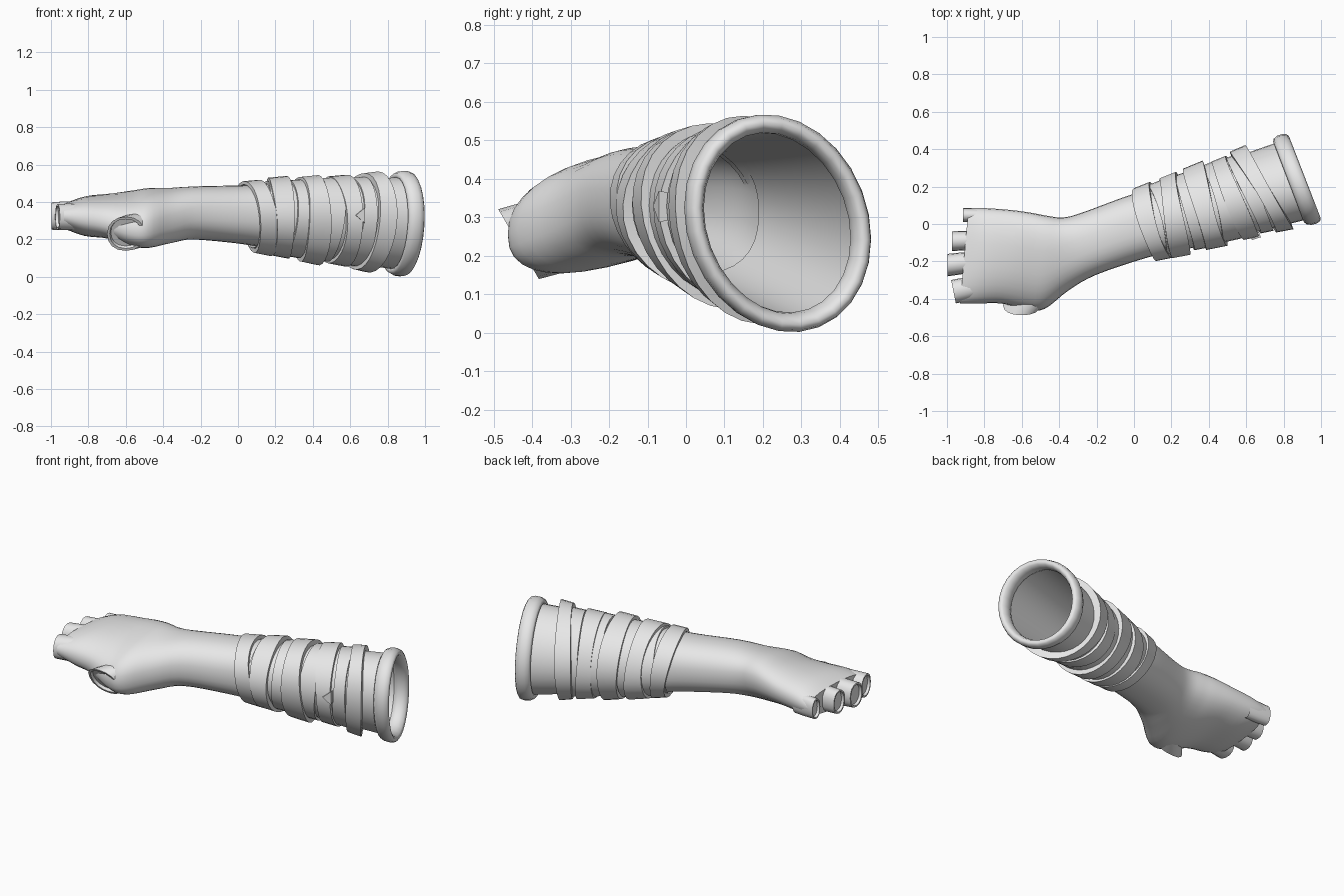
import bpy, bmesh, math
from mathutils import Vector

cube = bpy.data.objects.get("Cube")
if cube:
    bpy.data.objects.remove(cube)

grey = bpy.data.materials.new("plain_grey")
grey.use_nodes = True
grey.diffuse_color = (0.8, 0.8, 0.8, 1)
grey.node_tree.nodes["Principled BSDF"].inputs["Base Color"].default_value = (0.8, 0.8, 0.8, 1)


def loft(name, rings, cap_start=False, cap_end=False, closed=False, sharp=45):
    """Skin a list of equal-sized point rings."""
    bm = bmesh.new()
    loops = [[bm.verts.new(p) for p in ring] for ring in rings]
    pairs = list(zip(loops, loops[1:]))
    if closed:
        pairs.append((loops[-1], loops[0]))
    for a, b in pairs:
        for i in range(len(a)):
            j = (i + 1) % len(a)
            bm.faces.new((a[i], a[j], b[j], b[i]))
    if cap_start:
        bm.faces.new(loops[0])
    if cap_end:
        bm.faces.new(loops[-1])
    bmesh.ops.recalc_face_normals(bm, faces=bm.faces)
    mesh = bpy.data.meshes.new(name)
    bm.to_mesh(mesh)
    bm.free()
    mesh.materials.append(grey)
    obj = bpy.data.objects.new(name, mesh)
    bpy.context.collection.objects.link(obj)
    bpy.ops.object.select_all(action="DESELECT")
    obj.select_set(True)
    bpy.context.view_layer.objects.active = obj
    bpy.ops.object.shade_smooth_by_angle(angle=math.radians(sharp))


def angles(n):
    return [2 * math.pi * i / n for i in range(n)]


def soft(v, p):
    return math.copysign(abs(v) ** p, v)


def point(row, t, off=0.0, p=1.0):
    """Point on an upright oval spanning the outer and thumb side edges."""
    ax, ay, bx, by, low, high, tilt = row
    a, b = Vector((ax, ay, 0)), Vector((bx, by, 0))
    half = (a - b) / 2
    c, s = soft(math.cos(t), p), soft(math.sin(t), p)
    pos = (a + b) / 2 + half.normalized() * (half.length + off) * c
    pos.z = (low + high) / 2 + ((high - low) / 2 + off) * s - tilt * c
    return pos


def smooth_rows(rows, steps):
    """Catmull-Rom interpolation between cross-sections."""
    out = []
    for i in range(len(rows) - 1):
        r0, r1, r2 = rows[max(i - 1, 0)], rows[i], rows[i + 1]
        r3 = rows[min(i + 2, len(rows) - 1)]
        for k in range(steps):
            u = k / steps
            out.append([0.5 * (2 * b + (c - a) * u + (2 * a - 5 * b + 4 * c - d) * u * u
                               + (3 * b - a - 3 * c + d) * u ** 3)
                        for a, b, c, d in zip(r0, r1, r2, r3)])
    return out + [rows[-1]]


# Hand and wrist: outer edge x y, thumb edge x y, bottom, top, thumb edge tilt
hand_rows = [
    (-.885, .085, -.93, -.425, .25, .40, 0),
    (-.80, .085, -.83, -.425, .22, .43, -.012),
    (-.66, .075, -.71, -.425, .21, .44, -.03),
    (-.55, .06, -.58, -.455, .18, .447, -.055),
    (-.47, .045, -.48, -.455, .17, .46, -.055),
    (-.38, .035, -.35, -.355, .185, .47, -.03),
    (-.28, .06, -.21, -.275, .20, .483, -.005),
    (-.05, .145, .02, -.195, .18, .488, 0),
    (.10, .19, .20, -.145, .155, .49, .01),
]
loft("hand_and_wrist",
     [[point(r, t, p=.85) for t in angles(32)] for r in smooth_rows(hand_rows, 4)],
     cap_start=True)


# Finger and thumb stumps with recessed ends
def stump(name, start, end, normal, r_start, r_end):
    n = Vector(normal).normalized()
    side = n.cross(Vector((0, 0, 1))).normalized()
    up = side.cross(n)
    start, end = Vector(start), Vector(end)

    def ring(c, r, k=1.0):
        return [c + side * r[0] * k * soft(math.cos(t), .9) + up * r[1] * k * soft(math.sin(t), .9)
                for t in angles(16)]

    mid_r = [(a + b) / 2 * 1.03 for a, b in zip(r_start, r_end)]
    loft(name, [ring(start, r_start), ring((start + end) / 2, mid_r), ring(end, r_end),
                ring(end, r_end, .86), ring(end - n * .015, r_end, .8)], cap_end=True)


fingers = {
    "little_finger": (-.915, .048, .038, .060, .32),
    "ring_finger": (-.972, -.092, .053, .07, .325),
    "middle_finger": (-.998, -.22, .060, .073, .325),
    "index_finger": (-.965, -.362, .064, .068, .32),
}
for name, (x, y, ry, rz, z) in fingers.items():
    lean = -.2 if name == "index_finger" else 0
    stump(name, (x + .14, y * .92, z + .003), (x, y, z), (-1, lean, 0),
          (ry * .9, rz * 1.05), (ry, rz))
stump("thumb", (-.47, -.29, .27), (-.60, -.435, .23), (0, -.86, -.5), (.105, .10), (.10, .105))

# Sleeve: a slightly flaring cone between two cross-sections
near = (.02, .175, .14, -.17, .155, .495, .01)
far = (.79, .445, .95, .03, .04, .53, .04)


def sleeve_point(s, t, off):
    return point([a + (b - a) * s for a, b in zip(near, far)], t, off)


loft("sleeve", [[sleeve_point(i / 8, t, 0) for t in angles(32)] for i in range(9)])

# Rolled cuff around the open end
cuff = [(1.0 + .055 * math.cos(a), .010 + .025 * math.sin(a)) for a in angles(10)]
loft("cuff_rim", [[sleeve_point(s, t, off) for t in angles(28)] for s, off in cuff],
     closed=True, sharp=75)


# Wrappings: outer side position, thumb side position, top shift, width, thickness
def wrap(name, s_outer, s_thumb, lift, width, thick, phase):
    def ring(edge, off):
        pts = []
        for t in angles(32):
            s = (s_outer + s_thumb) / 2 + (s_outer - s_thumb) / 2 * math.cos(t) + lift * math.sin(t)
            w = width * (1 + .12 * math.sin(2 * t + phase))
            o = off * (1 + .15 * math.sin(3 * t + phase))
            pts.append(sleeve_point(s + edge * w / 2, t, o))
        return pts

    loft(name, [ring(-1, .001), ring(-1, thick * .85), ring(1, thick), ring(1, .001)], closed=True)


wraps = [
    (.04, .02, -.04, .11, .026),
    (.13, .09, .02, .10, .014),
    (.22, .13, -.01, .12, .032),
    (.30, .26, .01, .09, .016),
    (.40, .36, -.01, .13, .037),
    (.50, .47, .02, .11, .016),
    (.57, .59, -.01, .11, .026),
    (.66, .70, .01, .09, .014),
    (.71, .81, .01, .10, .038),
]
for i, (a, b, lift, width, thick) in enumerate(wraps):
    wrap(f"wrapping_{i + 1}", a, b, lift, width, thick, i * 1.7)

# Small tucked fold on the thumb side
fold = [[sleeve_point(.62 + ds, math.pi + dt, off) for ds, dt in ((-.03, 0), (.03, -.16), (.03, .16))]
        for off in (.005, .036)]
loft("tucked_fold", fold, cap_start=True, cap_end=True)
